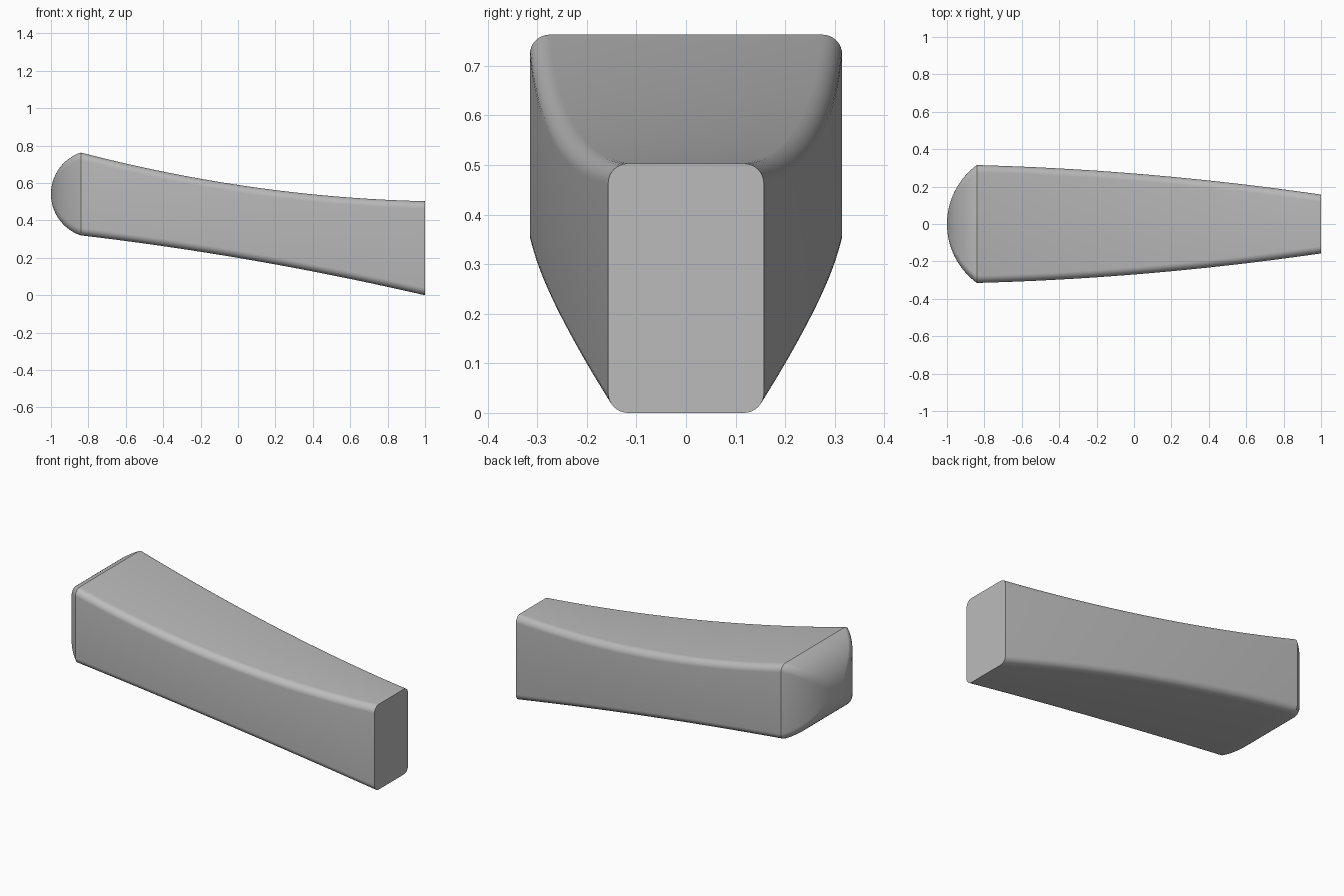
import bpy, bmesh, math

cube = bpy.data.objects.get("Cube")
if cube:
    bpy.data.objects.remove(cube, do_unlink=True)

SHOULDER, CAP = -0.84, 0.16   # where the domed end starts, and its depth
CORNER, SEGS = 0.04, 8        # rounding of the long edges


def body_section(x):
    """Half width, bottom and top of the tapered grip."""
    t = (x - SHOULDER) / (1 - SHOULDER)
    return (0.315 - 0.049 * t - 0.109 * t * t,
            0.32 - 0.215 * t - 0.105 * t * t,
            0.763 - 0.479 * t + 0.219 * t * t)


def arc(half, depth):
    """Half chord of a circular cap at a given depth."""
    r = (half * half + CAP * CAP) / (2 * CAP)
    c = r - CAP
    return math.sqrt(max(r * r - (c + depth) ** 2, 0))


def cap_section(x):
    """The dome is round both in plan and in side profile."""
    w, lo, hi = body_section(SHOULDER)
    mid, depth = (lo + hi) / 2, SHOULDER - x
    h = arc((hi - lo) / 2, depth)
    return arc(w, depth), mid - h, mid + h


def ring(bm, x, w, lo, hi):
    """Rounded rectangle across the length."""
    r = min(CORNER, 0.3 * w, 0.3 * (hi - lo))
    verts = []
    corners = [(w - r, hi - r), (r - w, hi - r), (r - w, lo + r), (w - r, lo + r)]
    for i, (y, z) in enumerate(corners):
        for k in range(SEGS + 1):
            a = (i + k / SEGS) * math.pi / 2
            verts.append(bm.verts.new((x, y + r * math.cos(a), z + r * math.sin(a))))
    return verts


# Grip: loft from the flat end to the shoulder, then over the dome
bm = bmesh.new()
rings = []
for i in range(41):
    x = 1 + (SHOULDER - 1) * i / 40
    rings.append(ring(bm, x, *body_section(x)))
for i in range(1, 20):
    x = SHOULDER - CAP * math.sin(i / 20 * math.pi / 2)
    rings.append(ring(bm, x, *cap_section(x)))
n = len(rings[0])
for a, b in zip(rings, rings[1:]):
    for j in range(n):
        k = (j + 1) % n
        bm.faces.new((a[j], a[k], b[k], b[j]))
bm.faces.new(rings[0])
tip = bm.verts.new((SHOULDER - CAP, 0, sum(body_section(SHOULDER)[1:]) / 2))
for j in range(n):
    bm.faces.new((rings[-1][j], rings[-1][(j + 1) % n], tip))
bmesh.ops.recalc_face_normals(bm, faces=bm.faces)
mesh = bpy.data.meshes.new("grip")
bm.to_mesh(mesh)
bm.free()

# Plain grey
mat = bpy.data.materials.new("plain grey")
mat.use_nodes = True
grey = (0.5, 0.5, 0.5, 1)
mat.diffuse_color = grey
mat.node_tree.nodes["Principled BSDF"].inputs["Base Color"].default_value = grey
mesh.materials.append(mat)

grip = bpy.data.objects.new("grip", mesh)
bpy.context.collection.objects.link(grip)
bpy.context.view_layer.objects.active = grip
grip.select_set(True)
bpy.ops.object.shade_smooth_by_angle(angle=math.radians(30))
